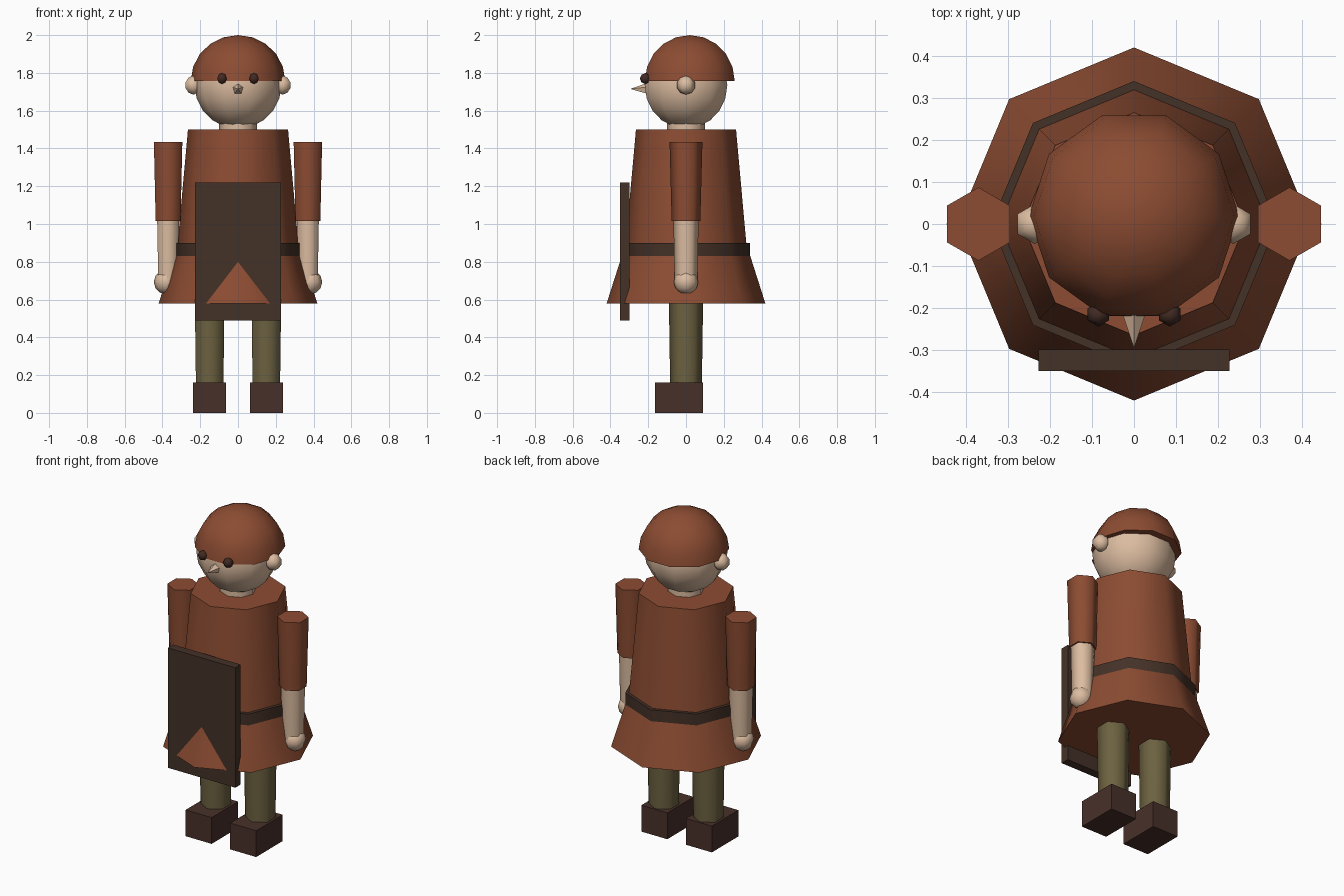
import bpy, bmesh
from math import pi, sin, cos, radians
from mathutils import Matrix

if "Cube" in bpy.data.objects:
    bpy.data.objects.remove(bpy.data.objects["Cube"])


def material(name, *rgb):
    """Material from 0-255 display values, converted to linear."""
    col = [((c / 255 + 0.055) / 1.055) ** 2.4 for c in rgb] + [1]
    m = bpy.data.materials.new(name)
    m.use_nodes = True
    m.diffuse_color = col
    m.node_tree.nodes["Principled BSDF"].inputs["Base Color"].default_value = col
    return m


RUST = material("rust cloth", 140, 76, 50)
SKIN = material("skin", 220, 188, 160)
OLIVE = material("olive cloth", 108, 97, 64)
WOOD = material("dark wood", 68, 49, 39)
LEATHER = material("shoe leather", 72, 48, 41)
EYE = material("eye brown", 66, 42, 34)


def finish(bm, name, mat, loc, smooth=True):
    bmesh.ops.remove_doubles(bm, verts=bm.verts, dist=0.0005)
    bmesh.ops.recalc_face_normals(bm, faces=bm.faces)
    me = bpy.data.meshes.new(name)
    bm.to_mesh(me)
    bm.free()
    ob = bpy.data.objects.new(name, me)
    bpy.context.collection.objects.link(ob)
    ob.location = loc
    me.materials.append(mat)
    if smooth:
        bpy.ops.object.select_all(action='DESELECT')
        ob.select_set(True)
        bpy.context.view_layer.objects.active = ob
        bpy.ops.object.shade_smooth_by_angle(angle=radians(65))
    return ob


def lathe(name, mat, profile, sides, loc=(0, 0, 0), phase=pi / 2, turn=None):
    """Closed solid from (radius, height) pairs around the z axis."""
    bm = bmesh.new()
    rings = []
    for r, z in profile:
        n = sides if r > 0.001 else 1
        rings.append([bm.verts.new((r * cos(phase + 2 * pi * i / sides),
                                    r * sin(phase + 2 * pi * i / sides), z))
                      for i in range(n)])
    for a, b in zip(rings, rings[1:]):
        for i in range(sides):
            j = (i + 1) % sides
            quad = [a[i % len(a)], a[j % len(a)], b[j % len(b)], b[i % len(b)]]
            bm.faces.new(list(dict.fromkeys(quad)))
    for ring in (rings[0], rings[-1]):
        if len(ring) > 1:
            bm.faces.new(ring)
    if turn:
        bm.transform(turn)
    return finish(bm, name, mat, loc)


def ball(name, mat, r, sides, steps, loc, phase=pi / 2, start=-pi / 2, squash=1, turn=None):
    angles = [start + (pi / 2 - start) * i / steps for i in range(steps + 1)]
    prof = [(r * cos(a), r * squash * sin(a)) for a in angles]
    return lathe(name, mat, prof, sides, loc, phase, turn)


def box(name, mat, size, loc):
    bm = bmesh.new()
    bmesh.ops.create_cube(bm, size=1)
    bmesh.ops.scale(bm, vec=size, verts=bm.verts)
    return finish(bm, name, mat, loc, smooth=False)


# Clothing: eight-sided tunic, skirt and belt
lathe("tunic", RUST, [(0.32, 0.89), (0.265, 1.5)], 8)
lathe("skirt", RUST, [(0.42, 0.58), (0.318, 0.9)], 8)
lathe("belt", WOOD, [(0.34, 0.83), (0.34, 0.9)], 8)

# Head and face
lathe("neck", SKIN, [(0.1, 1.46), (0.1, 1.56)], 8)
ball("head", SKIN, 0.23, 10, 10, (0, 0, 1.735), phase=0)
ball("hair", RUST, 0.25, 10, 5, (0, 0.02, 1.757), phase=0, start=0, squash=0.972)
lathe("nose", SKIN, [(0.03, 0), (0, 0.085)], 5, (0, -0.21, 1.715),
      turn=Matrix.Rotation(pi / 2, 4, 'X'))

# Paired parts: mirrored left and right
for side, s in (("left", 1), ("right", -1)):
    ball(side + "_eye", EYE, 0.029, 6, 4, (s * 0.085, -0.215, 1.77))
    ball(side + "_ear", SKIN, 0.05, 6, 5, (s * 0.236, 0, 1.735))
    lathe(side + "_sleeve", RUST, [(0.076, 1.015), (0.087, 1.435)], 6, (s * 0.37, 0, 0))
    lathe(side + "_forearm", SKIN, [(0.06, 0.69), (0.067, 1.03)], 6, (s * 0.37, 0, 0))
    ball(side + "_hand", SKIN, 0.065, 8, 6, (s * 0.381, 0, 0.693))
    lathe(side + "_leg", OLIVE, [(0.084, 0.15), (0.091, 0.62)], 6, (s * 0.15, 0, 0))
    box(side + "_shoe", LEATHER, (0.175, 0.255, 0.16), (s * 0.15, -0.037, 0.08))

# Shield held in front of the body
box("shield", WOOD, (0.454, 0.052, 0.73), (0, -0.324, 0.855))
